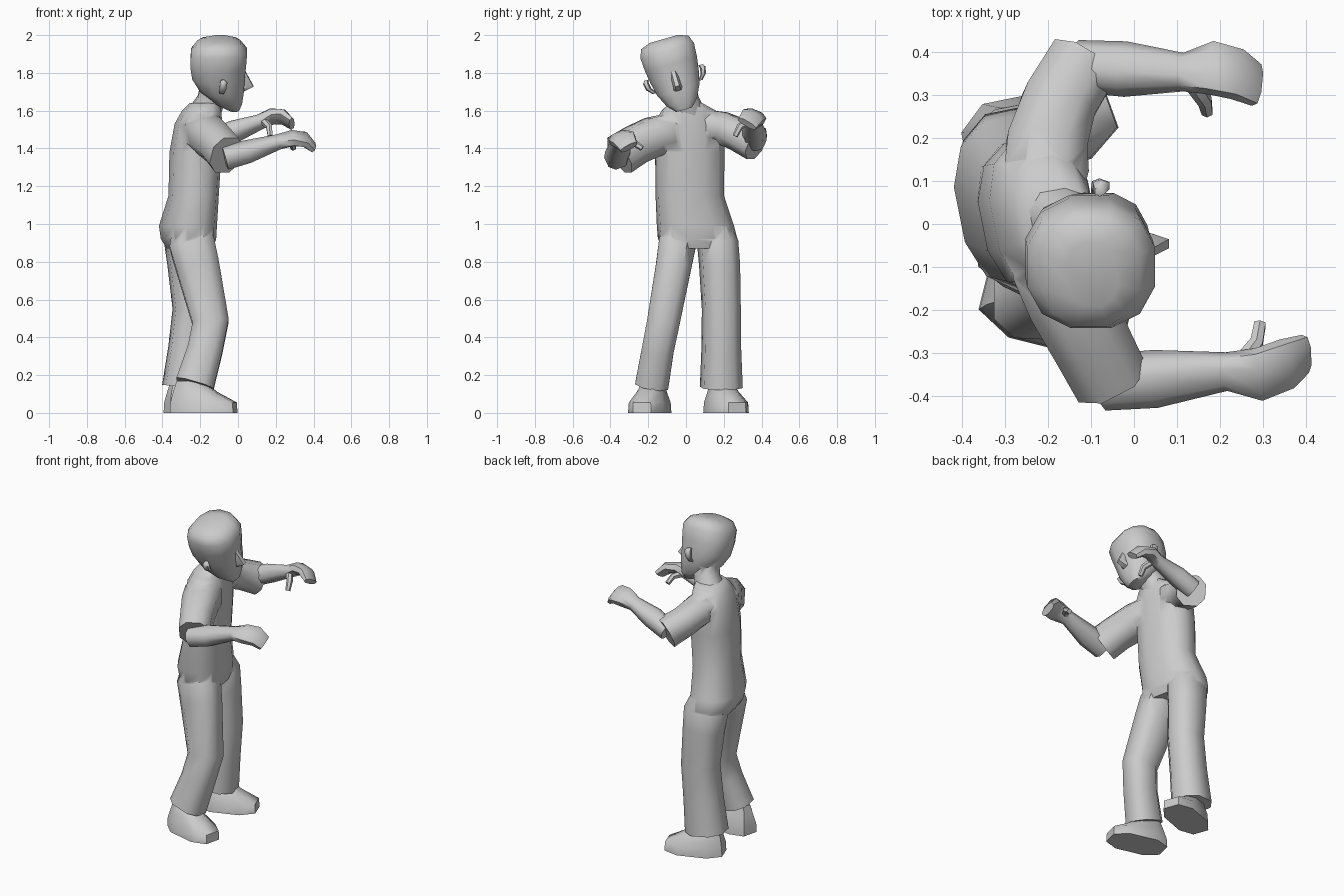
import bpy, bmesh, math
from mathutils import Vector, Matrix


def shade(ob, angle):
    bpy.ops.object.select_all(action='DESELECT')
    ob.select_set(True)
    bpy.context.view_layer.objects.active = ob
    bpy.ops.object.shade_smooth_by_angle(angle=math.radians(angle))
    return ob


def loft(name, rings, ref, n=10, p=0.85, normal=None, angle=50, matrix=None):
    """Skin rings (x, y, z, half size along ref, half size across ref)."""
    bm = bmesh.new()
    pts = [Vector(r[:3]) for r in rings]
    ref = Vector(ref)
    loops = []
    for i, r in enumerate(rings):
        t = Vector(normal) if normal else pts[min(i + 1, len(pts) - 1)] - pts[max(i - 1, 0)]
        t.normalize()
        u = (ref - t * ref.dot(t)).normalized()
        v = t.cross(u)
        loop = []
        for k in range(n):
            a = 2 * math.pi * (k + 0.5) / n
            c, s = math.cos(a), math.sin(a)
            c = math.copysign(abs(c) ** p, c)
            s = math.copysign(abs(s) ** p, s)
            loop.append(bm.verts.new(pts[i] + u * c * r[3] + v * s * r[4]))
        loops.append(loop)
    for a, b in zip(loops, loops[1:]):
        for k in range(n):
            bm.faces.new((a[k], a[(k + 1) % n], b[(k + 1) % n], b[k]))
    bm.faces.new(loops[0])
    bm.faces.new(loops[-1])
    if matrix:
        bm.transform(matrix)
    bmesh.ops.recalc_face_normals(bm, faces=bm.faces)
    me = bpy.data.meshes.new(name)
    bm.to_mesh(me)
    bm.free()
    ob = bpy.data.objects.new(name, me)
    bpy.context.collection.objects.link(ob)
    return shade(ob, angle)


def weld(name, base, others, angle=60):
    """Fuse overlapping parts into one skin."""
    for o in others:
        mod = base.modifiers.new("union", 'BOOLEAN')
        mod.operation, mod.solver, mod.object = 'UNION', 'EXACT', o
        bpy.context.view_layer.objects.active = base
        bpy.ops.object.modifier_apply(modifier=mod.name)
        bpy.data.objects.remove(o)
    base.name = name
    return shade(base, angle)


UP = (0, 0, 1)
FWD = (1, 0.2, 0)

# Torso, turned slightly with the right shoulder forward
torso = loft("torso", [
    (-0.255, 0.065, 0.87, 0.115, 0.19),
    (-0.262, 0.062, 0.92, 0.14, 0.212),
    (-0.265, 0.05, 0.99, 0.148, 0.205),
    (-0.235, 0.02, 1.15, 0.128, 0.182),
    (-0.225, 0.02, 1.38, 0.133, 0.184),
    (-0.21, 0.02, 1.53, 0.12, 0.188),
    (-0.192, 0.015, 1.60, 0.10, 0.145),
    (-0.172, 0.00, 1.64, 0.082, 0.085)], FWD, n=12, normal=UP)

# Sleeves, flaring to a loose cuff
sleeve_l = loft("left_sleeve", [
    (-0.21, 0.05, 1.505, 0.09, 0.09), (-0.203, 0.13, 1.515, 0.093, 0.105),
    (-0.202, 0.19, 1.51, 0.09, 0.10), (-0.175, 0.28, 1.472, 0.09, 0.092),
    (-0.12, 0.372, 1.425, 0.095, 0.09)], UP, n=8)
sleeve_r = loft("right_sleeve", [
    (-0.20, -0.02, 1.475, 0.09, 0.09), (-0.18, -0.09, 1.482, 0.108, 0.115),
    (-0.15, -0.17, 1.463, 0.11, 0.11), (-0.105, -0.265, 1.42, 0.108, 0.10),
    (-0.06, -0.352, 1.365, 0.112, 0.096)], UP, n=8)

# Trouser legs: left straight, right bent at the knee; tops tuck into the hips
leg_l = loft("left_trouser_leg", [
    (-0.265, 0.155, 1.0, 0.09, 0.07), (-0.262, 0.168, 0.90, 0.13, 0.107),
    (-0.252, 0.178, 0.78, 0.122, 0.107),
    (-0.235, 0.187, 0.55, 0.112, 0.102), (-0.255, 0.187, 0.34, 0.115, 0.104),
    (-0.278, 0.187, 0.135, 0.125, 0.112)], (1, 0.2, 0), n=8)
leg_r = loft("right_trouser_leg", [
    (-0.26, -0.035, 1.0, 0.09, 0.07), (-0.245, -0.045, 0.90, 0.127, 0.105),
    (-0.215, -0.065, 0.78, 0.122, 0.10),
    (-0.145, -0.12, 0.48, 0.102, 0.092), (-0.175, -0.15, 0.33, 0.098, 0.09),
    (-0.228, -0.18, 0.152, 0.108, 0.094)], (1, 0, 0), n=8, p=0.75)
weld("shirt_and_trousers", torso, [sleeve_l, sleeve_r, leg_l, leg_r])

# Neck and head; head parts share one sideways tilt
TILT = Matrix.Translation((0, -0.01, 1.605)) @ Matrix.Rotation(math.radians(16), 4, 'X')
neck = loft("neck", [(-0.175, 0.01, 1.59, 0.085, 0.09), (-0.145, -0.005, 1.65, 0.075, 0.076),
                     (-0.125, -0.03, 1.73, 0.075, 0.072)], (1, 0, 0), n=10)
head = loft("head", [
    (-0.02, 0, 0.00, 0.028, 0.045),
    (-0.05, 0, 0.04, 0.074, 0.085),
    (-0.085, 0, 0.11, 0.12, 0.12),
    (-0.104, 0, 0.18, 0.143, 0.136),
    (-0.105, 0, 0.25, 0.152, 0.147),
    (-0.10, 0, 0.325, 0.153, 0.152),
    (-0.10, 0, 0.37, 0.118, 0.135),
    (-0.095, 0, 0.39, 0.06, 0.08)], (1, 0, 0), n=12, normal=UP, matrix=TILT)
nose = loft("nose", [(0.01, 0, 0.105, 0.025, 0.03), (0.045, 0, 0.13, 0.042, 0.022),
                     (0.022, 0, 0.21, 0.02, 0.02)],
            (1, 0, 0), n=6, p=1.0, normal=UP, matrix=TILT)
weld("head", head, [neck, nose], 50)
for label, s in (("left", 1), ("right", -1)):
    loft(label + "_ear", [(-0.088, s * 0.125, 0.125, 0.014, 0.012), (-0.08, s * 0.15, 0.155, 0.02, 0.015),
                          (-0.076, s * 0.157, 0.19, 0.022, 0.015), (-0.08, s * 0.148, 0.205, 0.012, 0.012)],
         (1, 0, 0), n=6, normal=UP, matrix=TILT)

# Bare forearms running into flattened, drooping hands with thumbs
arm_l = loft("left_forearm", [
    (-0.13, 0.367, 1.44, 0.058, 0.058), (-0.02, 0.36, 1.49, 0.063, 0.056),
    (0.115, 0.353, 1.54, 0.044, 0.038), (0.18, 0.363, 1.57, 0.065, 0.036),
    (0.24, 0.348, 1.566, 0.064, 0.032), (0.285, 0.323, 1.53, 0.056, 0.02)], (0, -0.9, 0.42), n=8, p=0.8)
arm_r = loft("right_forearm", [
    (-0.07, -0.368, 1.35, 0.063, 0.062), (0.05, -0.36, 1.383, 0.066, 0.058),
    (0.215, -0.343, 1.435, 0.044, 0.038), (0.29, -0.35, 1.455, 0.064, 0.036),
    (0.355, -0.325, 1.447, 0.064, 0.032), (0.398, -0.302, 1.406, 0.05, 0.02)], (0, 0.9, 0.42), n=8, p=0.8)
thumb_l = loft("left_thumb", [(0.13, 0.335, 1.55, 0.02, 0.022), (0.165, 0.285, 1.515, 0.018, 0.018),
                              (0.17, 0.26, 1.465, 0.014, 0.014)], (1, 0, 0), n=6)
thumb_r = loft("right_thumb", [(0.245, -0.325, 1.44, 0.02, 0.022), (0.285, -0.275, 1.43, 0.017, 0.018),
                               (0.293, -0.232, 1.40, 0.015, 0.014)], (1, 0, 0), n=6)
weld("left_forearm_and_hand", arm_l, [thumb_l], 50)
weld("right_forearm_and_hand", arm_r, [thumb_r], 50)

# Shoes, toes turned out
for label, x, y, yaw in (("left", -0.215, 0.212, 20), ("right", -0.182, -0.192, -14)):
    m = Matrix.Translation((x, y, 0)) @ Matrix.Rotation(math.radians(yaw), 4, 'Z')
    loft(label + "_shoe", [(0, 0, 0.0, 0.183, 0.102), (0, 0, 0.055, 0.18, 0.098),
                           (-0.045, 0, 0.11, 0.12, 0.072), (-0.075, 0, 0.17, 0.07, 0.05)],
         (1, 0, 0), n=8, p=0.75, normal=UP, angle=55, matrix=m)
